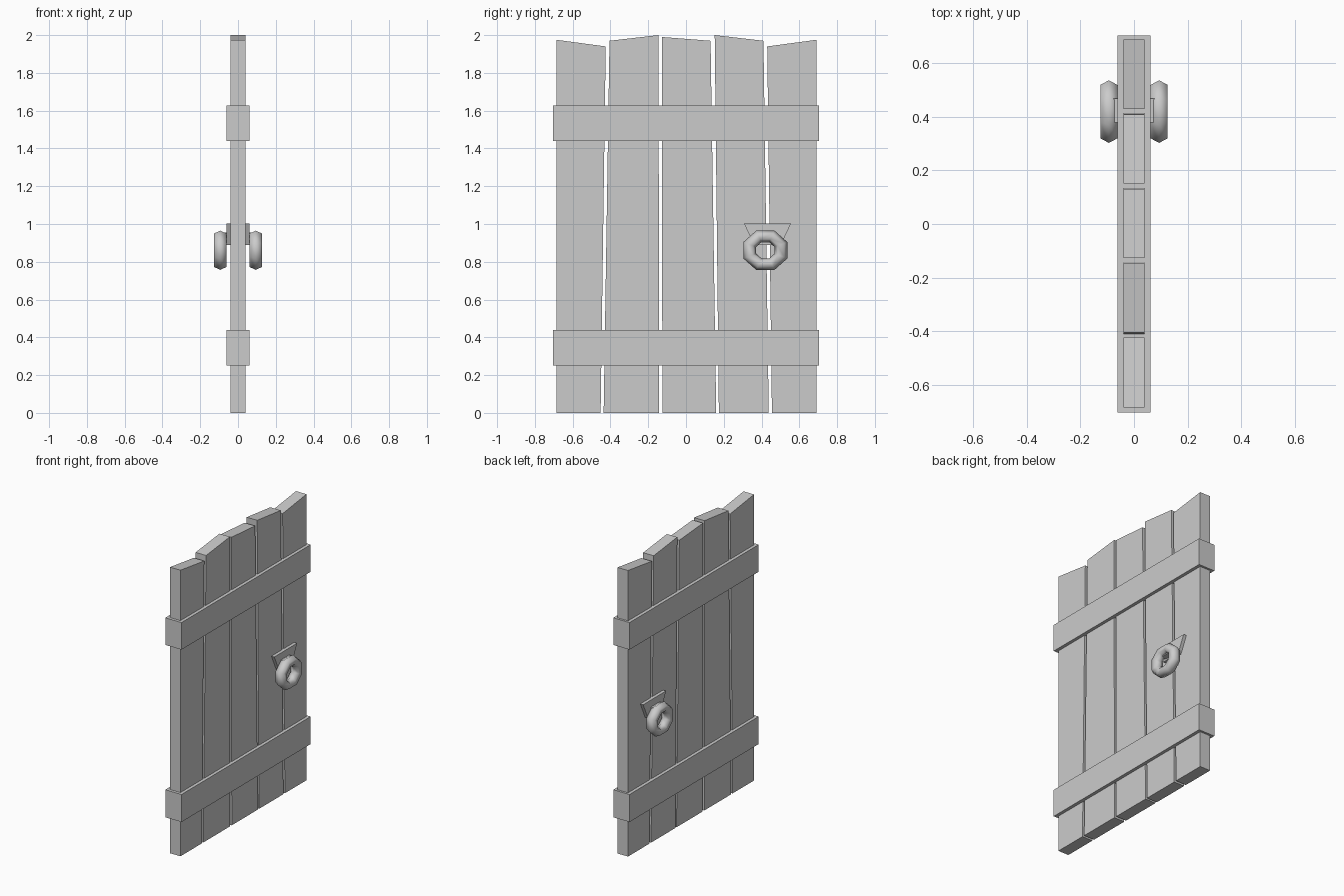
import bpy
from math import radians
from mathutils import Matrix

if "Cube" in bpy.data.objects:
    bpy.data.objects.remove(bpy.data.objects["Cube"])


def prism(name, outline, x0, x1):
    """Extrude a (y, z) outline, anticlockwise seen from +x, between x0 and x1."""
    n = len(outline)
    verts = [(x, y, z) for x in (x0, x1) for y, z in outline]
    faces = [tuple(reversed(range(n))), tuple(range(n, 2 * n))]
    faces += [(i, (i + 1) % n, n + (i + 1) % n, n + i) for i in range(n)]
    mesh = bpy.data.meshes.new(name)
    mesh.from_pydata(verts, [], faces)
    obj = bpy.data.objects.new(name, mesh)
    bpy.context.collection.objects.link(obj)
    return obj


def slab(name, y0, y1, z0, z1, x0, x1):
    return prism(name, [(y0, z0), (y1, z0), (y1, z1), (y0, z1)], x0, x1)


# Uneven planks: bottom left/right y, then top left and top right (y, z)
planks = [
    (-0.685, -0.452, (-0.685, 1.975), (-0.425, 1.94)),
    (-0.436, -0.143, (-0.405, 1.97), (-0.145, 2.0)),
    (-0.125, 0.160, (-0.128, 1.99), (0.130, 1.97)),
    (0.174, 0.438, (0.152, 2.0), (0.410, 1.97)),
    (0.455, 0.690, (0.430, 1.94), (0.690, 1.975)),
]
for i, (b0, b1, t0, t1) in enumerate(planks, 1):
    prism(f"plank_{i}", [(b0, 0), (b1, 0), t1, t0], -0.04, 0.04)

# Cross rails wrapping both faces
for name, z0, z1 in (("lower_rail", 0.25, 0.44), ("upper_rail", 1.44, 1.627)):
    slab(name, -0.705, 0.705, z0, z1, -0.062, 0.062)

# Tapered handle plate, running through the door
prism("handle_plate", [(0.36, 0.89), (0.503, 0.89), (0.556, 1.003), (0.307, 1.003)],
      -0.062, 0.062)

# Staple and ring pull on each face
for side, s in (("front", 1), ("back", -1)):
    slab(f"{side}_staple", 0.38, 0.47, 0.9, 0.955, min(s * 0.05, s * 0.1), max(s * 0.05, s * 0.1))
    bpy.ops.mesh.primitive_torus_add(major_segments=8, minor_segments=6,
                                     major_radius=0.0895, minor_radius=0.037)
    ring = bpy.context.object
    ring.name = f"{side}_ring"
    ring.data.transform(Matrix.Translation((s * 0.094, 0.42, 0.861))
                        @ Matrix.Diagonal((1, 1, 0.89, 1))
                        @ Matrix.Rotation(radians(90), 4, 'Y')
                        @ Matrix.Rotation(radians(22.5), 4, 'Z'))
    bpy.ops.object.shade_smooth()
